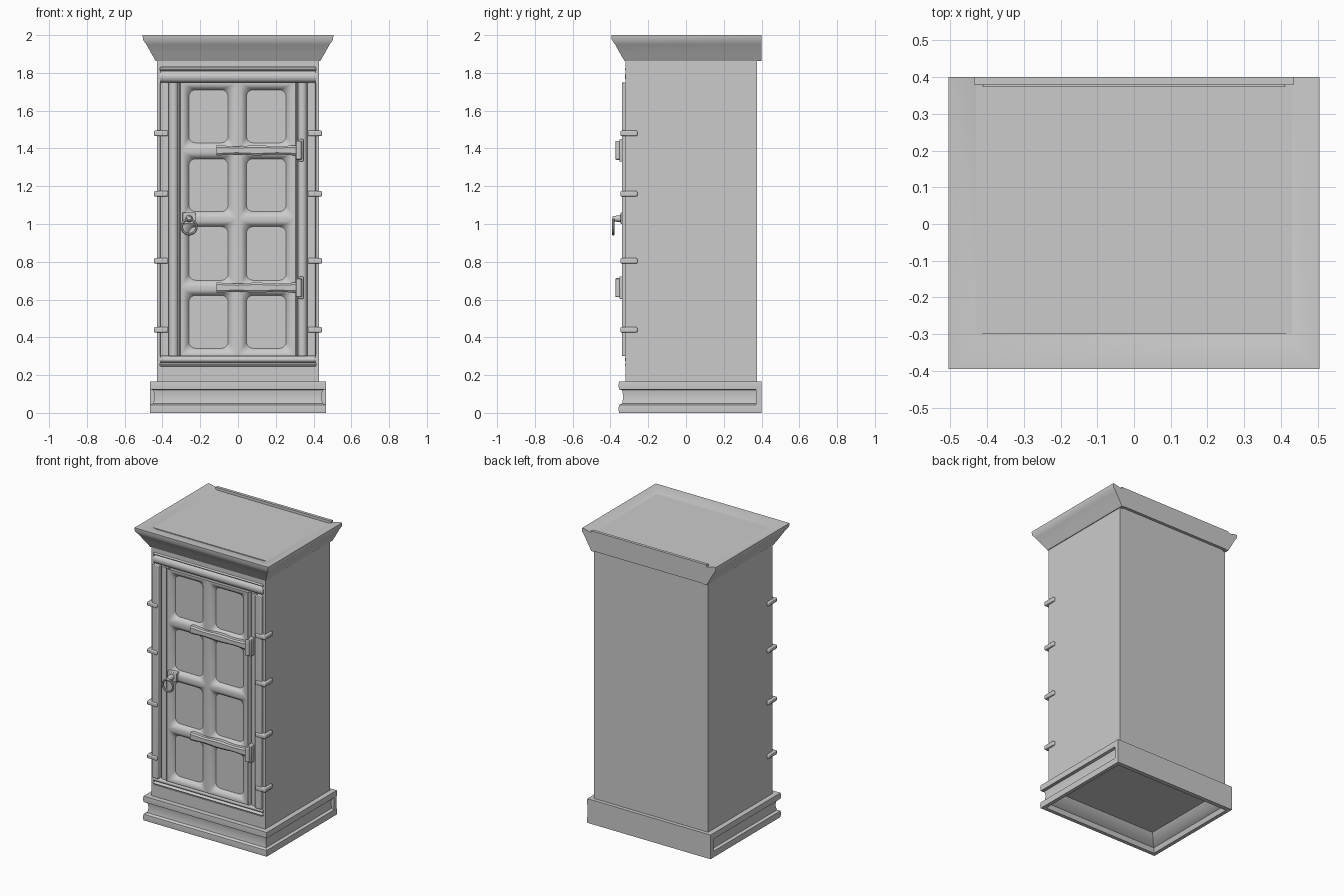
import bpy, bmesh
from math import sin, cos, pi, radians
from mathutils import Matrix

cube = bpy.data.objects.get("Cube")
if cube:
    bpy.data.objects.remove(cube)

grey = bpy.data.materials.new("plain_grey")
grey.use_nodes = True
colour = (0.6, 0.6, 0.6, 1)
grey.diffuse_color = colour
grey.node_tree.nodes["Principled BSDF"].inputs["Base Color"].default_value = colour


def finish(name, bm, smooth=True, bevel=0):
    bmesh.ops.recalc_face_normals(bm, faces=bm.faces)
    mesh = bpy.data.meshes.new(name)
    bm.to_mesh(mesh)
    bm.free()
    obj = bpy.data.objects.new(name, mesh)
    bpy.context.collection.objects.link(obj)
    mesh.materials.append(grey)
    if bevel:
        mod = obj.modifiers.new("Bevel", "BEVEL")
        mod.width, mod.segments = bevel, 2
    if smooth:
        bpy.ops.object.select_all(action="DESELECT")
        obj.select_set(True)
        bpy.context.view_layer.objects.active = obj
        bpy.ops.object.shade_smooth_by_angle(angle=radians(35))
    return obj


def box(name, x0, x1, y0, y1, z0, z1, bevel=0):
    bm = bmesh.new()
    bmesh.ops.create_cube(bm, size=1)
    for v in bm.verts:
        v.co.x = x1 if v.co.x > 0 else x0
        v.co.y = y1 if v.co.y > 0 else y0
        v.co.z = z1 if v.co.z > 0 else z0
    return finish(name, bm, bevel > 0, bevel)


def skin(bm, rings):
    n = len(rings[0])
    for a, b in zip(rings, rings[1:]):
        for i in range(n):
            j = (i + 1) % n
            bm.faces.new((a[i], a[j], b[j], b[i]))


def moulding(name, profile):
    """Sweep an (outward, height) profile round the right, front and left sides."""
    bm = bmesh.new()
    rings = []
    for sx, front in ((-1, 0), (-1, 1), (1, 1), (1, 0)):
        rings.append([bm.verts.new((sx * (HALF + d), FRONT - d if front else BACK, z))
                      for d, z in profile])
    skin(bm, rings)
    bm.faces.new(rings[0])
    bm.faces.new(rings[-1])
    return finish(name, bm)


def half_round(name, along, a0, a1, b0, b1, y, depth):
    """Half-round bar on the front, running along x or z."""
    bm = bmesh.new()
    rings = []
    for a in (a0, a1):
        ring = []
        for k in range(9):
            t = pi * k / 8
            b = (b0 + b1) / 2 - cos(t) * (b1 - b0) / 2
            yy = y - depth * sin(t)
            ring.append(bm.verts.new((a, yy, b) if along == "x" else (b, yy, a)))
        rings.append(ring)
    skin(bm, rings)
    for ring in rings:
        bm.faces.new(ring)
    return finish(name, bm)


HALF, FRONT, BACK = 0.43, -0.32, 0.4

# Carcass and back boards
box("body", -HALF, HALF, -0.3, 0.375, 0.09, 1.985)
box("cornice_back", -0.435, 0.435, 0.38, BACK, 1.865, 2.0)
box("base_back", -0.465, 0.465, 0.37, BACK, 0, 0.165)
for s, side in ((-1, "right"), (1, "left")):
    box(side + "_corner_post", *sorted((s * 0.41, s * HALF)), FRONT, -0.29, 0.1, 1.9)
box("lower_rail", -0.41, 0.41, FRONT, -0.29, 0.1, 0.245)
box("upper_rail", -0.41, 0.41, FRONT, -0.29, 1.83, 1.9)

# Cornice and plinth
moulding("cornice", [(-0.02, 1.862), (0.005, 1.862), (0.03, 1.905), (0.055, 1.95),
                     (0.073, 1.975), (0.075, 2.0), (0.06, 2.0), (0, 1.985), (-0.02, 1.98)])
moulding("base", [(-0.01, 0.165), (0.035, 0.165), (0.037, 0.145), (0.035, 0.125),
                  (0.018, 0.12), (0.012, 0.085), (0.018, 0.05), (0.035, 0.042),
                  (0.037, 0.02), (0.035, 0), (0.01, 0), (0, 0.03), (-0.03, 0.045),
                  (-0.065, 0.092), (-0.065, 0.16)])

# Trim above and below the door, and door jambs
for name, z0, z1 in (("top_trim", 1.75, 1.81), ("top_bead", 1.81, 1.83),
                     ("bottom_trim", 0.265, 0.3), ("bottom_bead", 0.245, 0.265)):
    half_round(name, "x", -0.415, 0.415, z0, z1, -0.3, 0.024)
for s, side in ((-1, "right"), (1, "left")):
    box(side + "_stile", *sorted((s * 0.365, s * 0.412)), -0.34, -0.29, 0.3, 1.75, 0.004)
    half_round(side + "_jamb", "z", 0.3, 1.75, *sorted((s * 0.317, s * 0.365)), -0.3, 0.022)
    half_round(side + "_jamb_bead", "z", 0.3, 1.75, *sorted((s * 0.303, s * 0.319)), -0.3, 0.03)


# Door: eight sunken panels with rounded corners between rounded bars
def rounded_rect(x0, x1, z0, z1, r):
    pts = []
    for cx, cz, start in ((x1 - r, z1 - r, 0), (x0 + r, z1 - r, 1),
                          (x0 + r, z0 + r, 2), (x1 - r, z0 + r, 3)):
        for k in range(6):
            t = pi / 2 * (start + k / 5)
            pts.append((cx + r * cos(t), cz + r * sin(t)))
    return pts


bm = bmesh.new()
rows = ((0.3, 0.66, 0.342, 0.622), (0.66, 1.025, 0.702, 0.986),
        (1.025, 1.387, 1.066, 1.345), (1.387, 1.75, 1.43, 1.71))
for x0, x1, px0, px1 in ((-0.305, 0, -0.26, -0.052), (0, 0.305, 0.045, 0.255)):
    for z0, z1, pz0, pz1 in rows:
        outer = rounded_rect(x0, x1, z0, z1, 0.0002)
        inner = rounded_rect(px0, px1, pz0, pz1, 0.035)
        rings = []
        for k in range(7):
            t = k / 6
            rings.append([bm.verts.new((a + (c - a) * t, -0.303 - 0.026 * (1 - t ** 3), b + (d - b) * t))
                          for (a, b), (c, d) in zip(outer, inner)])
        skin(bm, rings)
        bm.faces.new(rings[-1])
bmesh.ops.remove_doubles(bm, verts=bm.verts, dist=0.0005)
door = finish("door", bm)
# Door faces must look forward
if sum(p.normal.y * p.area for p in door.data.polygons) > 0:
    door.data.flip_normals()

# Small clasps wrapping both front corners
for s, side in ((-1, "right"), (1, "left")):
    for i, z in enumerate((0.44, 0.805, 1.16, 1.48)):
        name = f"{side}_clasp_{i + 1}"
        box(name + "_front", *sorted((s * 0.37, s * 0.445)), -0.347, -0.315, z - 0.014, z + 0.014, 0.006)
        box(name + "_side", *sorted((s * 0.42, s * 0.445)), -0.347, -0.257, z - 0.014, z + 0.014, 0.006)

# Strap hinges
for name, z in (("lower", 0.663), ("upper", 1.39)):
    bm = bmesh.new()
    rings = []
    for k in range(17):
        t = k / 16
        h = 0.024 + 0.003 * cos(t * 4 * pi)
        x = -0.115 + 0.43 * t
        rings.append([bm.verts.new((x, y, z + c * h)) for y, c in
                      ((-0.32, -1), (-0.345, -1), (-0.353, -0.6), (-0.353, 0.6), (-0.345, 1), (-0.32, 1))])
    skin(bm, rings)
    bm.faces.new(rings[0])
    bm.faces.new(rings[-1])
    finish(name + "_strap", bm)
    box(name + "_hinge_plate", 0.318, 0.346, -0.352, -0.3, z - 0.06, z + 0.06, 0.005)
    bm = bmesh.new()
    bmesh.ops.create_cone(bm, cap_ends=True, segments=16, radius1=0.016, radius2=0.016, depth=0.1,
                          matrix=Matrix.Translation((0.322, -0.358, z)))
    finish(name + "_hinge_barrel", bm, bevel=0.005)

# Ring handle
box("handle_plate", -0.294, -0.224, -0.346, -0.31, 1.0, 1.062, 0.004)
bm = bmesh.new()
bmesh.ops.create_cone(bm, cap_ends=True, segments=16, radius1=0.02, radius2=0.013, depth=0.05,
                      matrix=Matrix.Translation((-0.259, -0.364, 1.028)) @ Matrix.Rotation(pi / 2, 4, "X"))
finish("handle_knob", bm, bevel=0.004)
bm = bmesh.new()
rings = []
for i in range(33):
    a = 2 * pi * i / 32
    rings.append([bm.verts.new((-0.259 + cos(a) * (0.039 + 0.007 * cos(b)), -0.385 + 0.007 * sin(b),
                                0.985 + sin(a) * (0.039 + 0.007 * cos(b))))
                  for b in (2 * pi * j / 8 for j in range(8))])
skin(bm, rings)
bmesh.ops.remove_doubles(bm, verts=bm.verts, dist=0.0001)
finish("handle_ring", bm)
